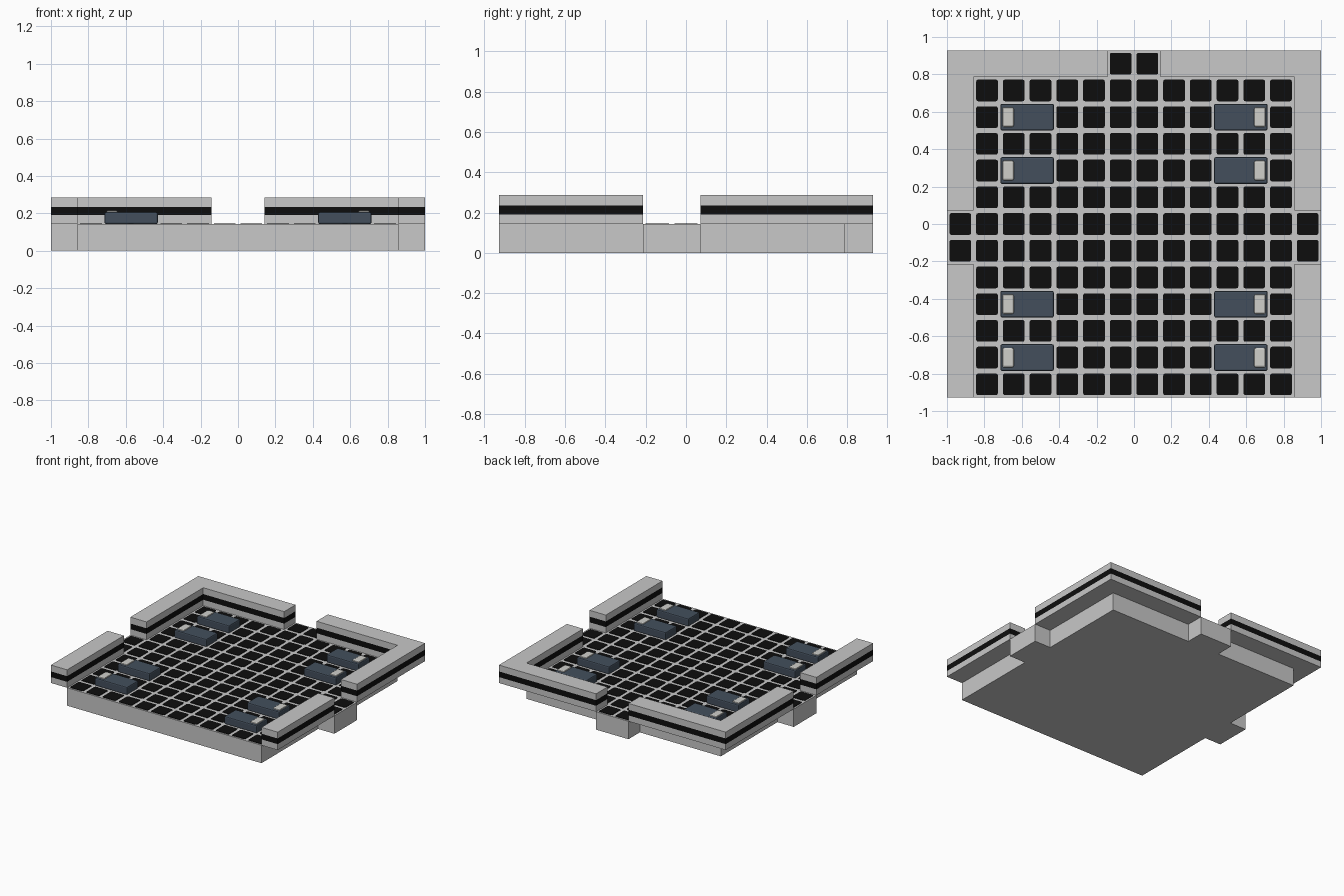
import bpy, bmesh
from mathutils import Matrix, Vector

if "Cube" in bpy.data.objects:
    bpy.data.objects.remove(bpy.data.objects["Cube"])

U = 1 / 7            # one floor cell
FLOOR_TOP = U
WALL_TOP = 2 * U


def material(name, rgb):
    m = bpy.data.materials.new(name)
    m.diffuse_color = (*rgb, 1)
    m.use_nodes = True
    m.node_tree.nodes["Principled BSDF"].inputs["Base Color"].default_value = m.diffuse_color
    return m


GREY = material("light_grey", (0.58, 0.58, 0.58))
BLACK = material("black", (0.004, 0.004, 0.004))
BLUE = material("slate_blue", (0.056, 0.078, 0.108))
WHITE = material("pillow_white", (0.63, 0.63, 0.60))


def add_box(bm, lo, hi, bevel=0, segments=2, upright_only=False):
    lo, hi = Vector(lo), Vector(hi)
    mat = Matrix.Translation((lo + hi) / 2) @ Matrix.Diagonal((*(hi - lo), 1))
    verts = bmesh.ops.create_cube(bm, size=1, matrix=mat)["verts"]
    if bevel:
        edges = {e for v in verts for e in v.link_edges}
        if upright_only:
            edges = {e for e in edges
                     if abs(e.verts[0].co.z - e.verts[1].co.z) > 1e-5}
        bmesh.ops.bevel(bm, geom=list(edges), offset=bevel, segments=segments,
                        profile=0.5, affect='EDGES')


def finish(bm, name, *mats):
    me = bpy.data.meshes.new(name)
    bm.to_mesh(me)
    bm.free()
    for m in mats:
        me.materials.append(m)
    ob = bpy.data.objects.new(name, me)
    bpy.context.collection.objects.link(ob)
    return ob


def box(name, lo, hi, mat, **kw):
    bm = bmesh.new()
    add_box(bm, lo, hi, **kw)
    return finish(bm, name, mat)


# Floor slab and the three doorway thresholds
box("floor_slab", (-6 * U, -6.5 * U, 0), (6 * U, 5.5 * U, FLOOR_TOP), GREY)
box("back_threshold", (-U, 5.5 * U, 0), (U, 6.5 * U, FLOOR_TOP), GREY)
box("left_threshold", (-7 * U, -1.5 * U, 0), (-6 * U, 0.5 * U, FLOOR_TOP), GREY)
box("right_threshold", (6 * U, -1.5 * U, 0), (7 * U, 0.5 * U, FLOOR_TOP), GREY)


# Walls with a black band cut into every side
def wall(name, x0, x1, y0, y1):
    bm = bmesh.new()
    add_box(bm, (min(x0, x1), y0, FLOOR_TOP), (max(x0, x1), y1, WALL_TOP))
    for z in (0.19, 0.235):
        bmesh.ops.bisect_plane(bm, geom=bm.verts[:] + bm.edges[:] + bm.faces[:],
                               plane_co=(0, 0, z), plane_no=(0, 0, 1))
    for f in bm.faces:
        f.material_index = int(0.19 < f.calc_center_median().z < 0.235
                               and abs(f.normal.z) < 0.5)
    finish(bm, name, GREY, BLACK)


for side, s in (("left", -1), ("right", 1)):
    wall(side + "_wall_rear", s * 6 * U, s * 7 * U, 0.5 * U, 6.5 * U)
    wall(side + "_wall_front", s * 6 * U, s * 7 * U, -6.5 * U, -1.5 * U)
    wall("back_wall_" + side, s * U, s * 6 * U, 5.5 * U, 6.5 * U)

# Beds with pillows at the outer ends
bed_rows = (4, 2, -3, -5)
for side, s in (("left", -1), ("right", 1)):
    for n, row in enumerate(bed_rows):
        y = row * U
        xs = sorted((s * 3 * U, s * 5 * U))
        box(f"{side}_bed_{n + 1}", (xs[0], y - U / 2, FLOOR_TOP),
            (xs[1], y + U / 2, 0.206), BLUE, bevel=0.009, segments=2)
        ps = sorted((s * 0.642, s * 0.704))
        box(f"{side}_pillow_{n + 1}", (ps[0], y - 0.053, 0.19),
            (ps[1], y + 0.053, 0.215), WHITE, bevel=0.01, segments=2)

# Black floor tiles: one per cell, skipping the cells under the beds
cells = [(i + 0.5, j) for i in range(-6, 6) for j in range(-6, 6)
         if not (3 < abs(i + 0.5) < 5 and j in bed_rows)]
cells += [(-0.5, 6), (0.5, 6)]
cells += [(x, j) for x in (-6.5, 6.5) for j in (-1, 0)]
bm = bmesh.new()
h = 0.058
for cx, cy in cells:
    add_box(bm, (cx * U - h, cy * U - h, FLOOR_TOP - 0.002),
            (cx * U + h, cy * U + h, FLOOR_TOP + 0.003),
            bevel=0.01, segments=2, upright_only=True)
finish(bm, "floor_tiles", BLACK)
